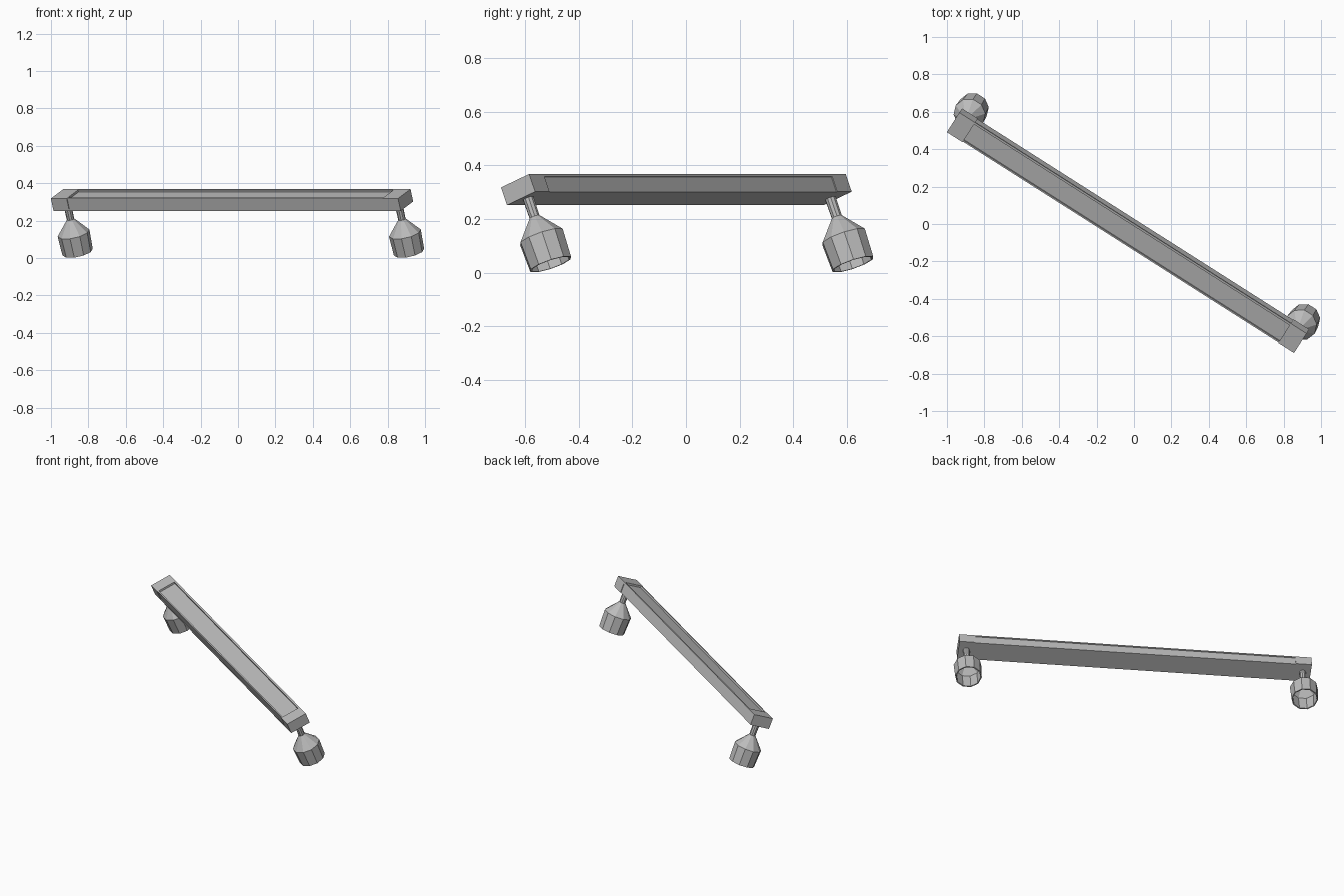
import bpy, bmesh, math
from mathutils import Matrix, Vector

if "Cube" in bpy.data.objects:
    bpy.data.objects.remove(bpy.data.objects["Cube"], do_unlink=True)

grey = bpy.data.materials.new("plain grey")
grey.use_nodes = True
colour = (0.5, 0.5, 0.5, 1)
grey.diffuse_color = colour
grey.node_tree.nodes["Principled BSDF"].inputs["Base Color"].default_value = colour

# Bar frame: local x runs along the bar, y across its width, z out of its top
FRAME = (Matrix.Translation((-0.032, -0.036, 0.31))
         @ Matrix.Rotation(math.radians(-32.46), 4, 'Z')
         @ Matrix.Rotation(math.radians(22), 4, 'X'))
HALF, CAP, W, T = 1.1, 0.1, 0.067, 0.0355


def add_object(name, bm, offset=(0, 0, 0)):
    bmesh.ops.recalc_face_normals(bm, faces=bm.faces)
    mesh = bpy.data.meshes.new(name)
    bm.to_mesh(mesh)
    bm.free()
    mesh.materials.append(grey)
    obj = bpy.data.objects.new(name, mesh)
    obj.matrix_world = FRAME @ Matrix.Translation(offset)
    bpy.context.collection.objects.link(obj)
    return obj


def extrude_x(name, profile, length, offset=(0, 0, 0)):
    bm = bmesh.new()
    face = bm.faces.new([bm.verts.new((-length / 2, y, z)) for y, z in profile])
    out = bmesh.ops.extrude_face_region(bm, geom=[face], use_keep_orig=True)
    moved = [g for g in out["geom"] if isinstance(g, bmesh.types.BMVert)]
    bmesh.ops.translate(bm, verts=moved, vec=(length, 0, 0))
    return add_object(name, bm, offset)


def lathe(name, profile, sides, offset):
    bm = bmesh.new()
    verts = [bm.verts.new((r, 0, z)) for r, z in profile]
    edges = [bm.edges.new(pair) for pair in zip(verts, verts[1:])]
    bmesh.ops.spin(bm, geom=verts + edges, cent=(0, 0, 0), axis=(0, 0, 1),
                   angle=math.tau, steps=sides)
    bmesh.ops.remove_doubles(bm, verts=bm.verts, dist=0.0005)
    return add_object(name, bm, offset)


# Middle of the bar: shallow channel on top, small lips on the long sides
rim, depth, lip = 0.012, 0.012, 0.004
extrude_x("bar_channel", [
    (-W, -T), (W - lip, -T), (W - lip, T - 0.01), (W, T - 0.01), (W, T),
    (W - rim, T), (W - rim, T - depth), (rim - W, T - depth), (rim - W, T),
    (lip - W, T), (lip - W, 0.01 - T), (-W, 0.01 - T)], 2 * (HALF - CAP))

# Solid end blocks and hollow, faceted cup feet on thin stems
block = [(-W, -T), (W, -T), (W, T), (-W, T)]
foot = [(0, 0.002), (0.021, 0.002), (0.02, -0.075), (0.087, -0.155),
        (0.083, -0.265), (0.076, -0.265), (0.08, -0.16), (0, -0.075)]
for side, label in ((-1, "right"), (1, "left")):
    x = side * (HALF - CAP / 2)
    extrude_x(label + "_end_block", block, CAP, (x, 0, 0))
    lathe(label + "_cup_foot", foot, 10, (x, 0, -T))
